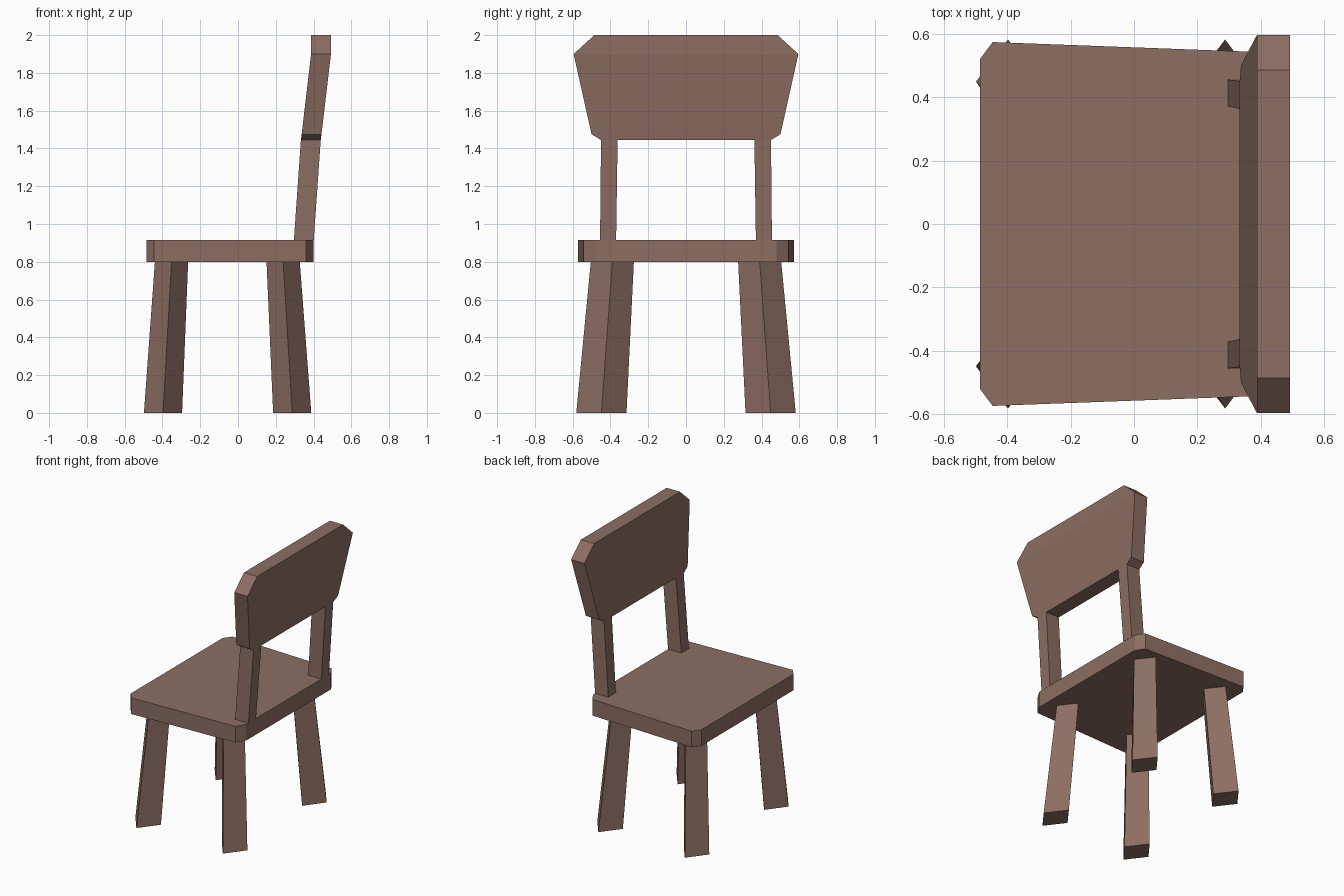
import bpy
import bmesh

if "Cube" in bpy.data.objects:
    bpy.data.objects.remove(bpy.data.objects["Cube"])

wood = bpy.data.materials.new("brown_wood")
wood.diffuse_color = (0.266, 0.156, 0.125, 1)
wood.use_nodes = True
wood.node_tree.nodes["Principled BSDF"].inputs["Base Color"].default_value = wood.diffuse_color


def loft(name, rings):
    """Closed flat-shaded solid through equal-length rings of 3D points."""
    bm = bmesh.new()
    loops = [[bm.verts.new(p) for p in ring] for ring in rings]
    for a, b in zip(loops, loops[1:]):
        for i in range(len(a)):
            j = (i + 1) % len(a)
            bm.faces.new((a[i], a[j], b[j], b[i]))
    bm.faces.new(loops[0][::-1])
    bm.faces.new(loops[-1])
    bmesh.ops.recalc_face_normals(bm, faces=bm.faces)
    mesh = bpy.data.meshes.new(name)
    bm.to_mesh(mesh)
    bm.free()
    mesh.materials.append(wood)
    obj = bpy.data.objects.new(name, mesh)
    bpy.context.collection.objects.link(obj)
    return obj


def rect(x0, x1, y0, y1, z):
    return [(x0, y0, z), (x1, y0, z), (x1, y1, z), (x0, y1, z)]


def diamond(cx, cy, rx, ry, z):
    return [(cx - rx, cy, z), (cx, cy - ry, z), (cx + rx, cy, z), (cx, cy + ry, z)]


# Seat: tapered slab with clipped corners
half = [(-0.485, 0.52), (-0.445, 0.573), (0.36, 0.543), (0.40, 0.48)]
outline = half + [(x, -y) for x, y in reversed(half)]
loft("seat", [[(x, y, z) for x, y in outline] for z in (0.80, 0.915)])

# Backrest: leaning panel, upright above the upper corners
T = 0.105
sections = [(0.333, 0.45, 1.445), (0.337, 0.50, 1.475),
            (0.387, 0.595, 1.90), (0.387, 0.485, 2.0)]
loft("backrest", [rect(x, x + T, -w, w, z) for x, w, z in sections])

for side, s in (("left", -1), ("right", 1)):
    # Posts carrying the backrest
    loft(f"{side}_back_post", [rect(0.296, 0.296 + T, s * 0.37, s * 0.455, 0.915),
                               rect(0.333, 0.333 + T, s * 0.362, s * 0.45, 1.445)])
    # Splayed legs, set diagonally
    for end, foot_x, top_x in (("front", -0.397, -0.352), ("rear", 0.287, 0.239)):
        loft(f"{side}_{end}_leg", [diamond(foot_x, s * 0.448, 0.101, 0.133, 0),
                                   diamond(top_x, s * 0.39, 0.088, 0.114, 0.80)])
